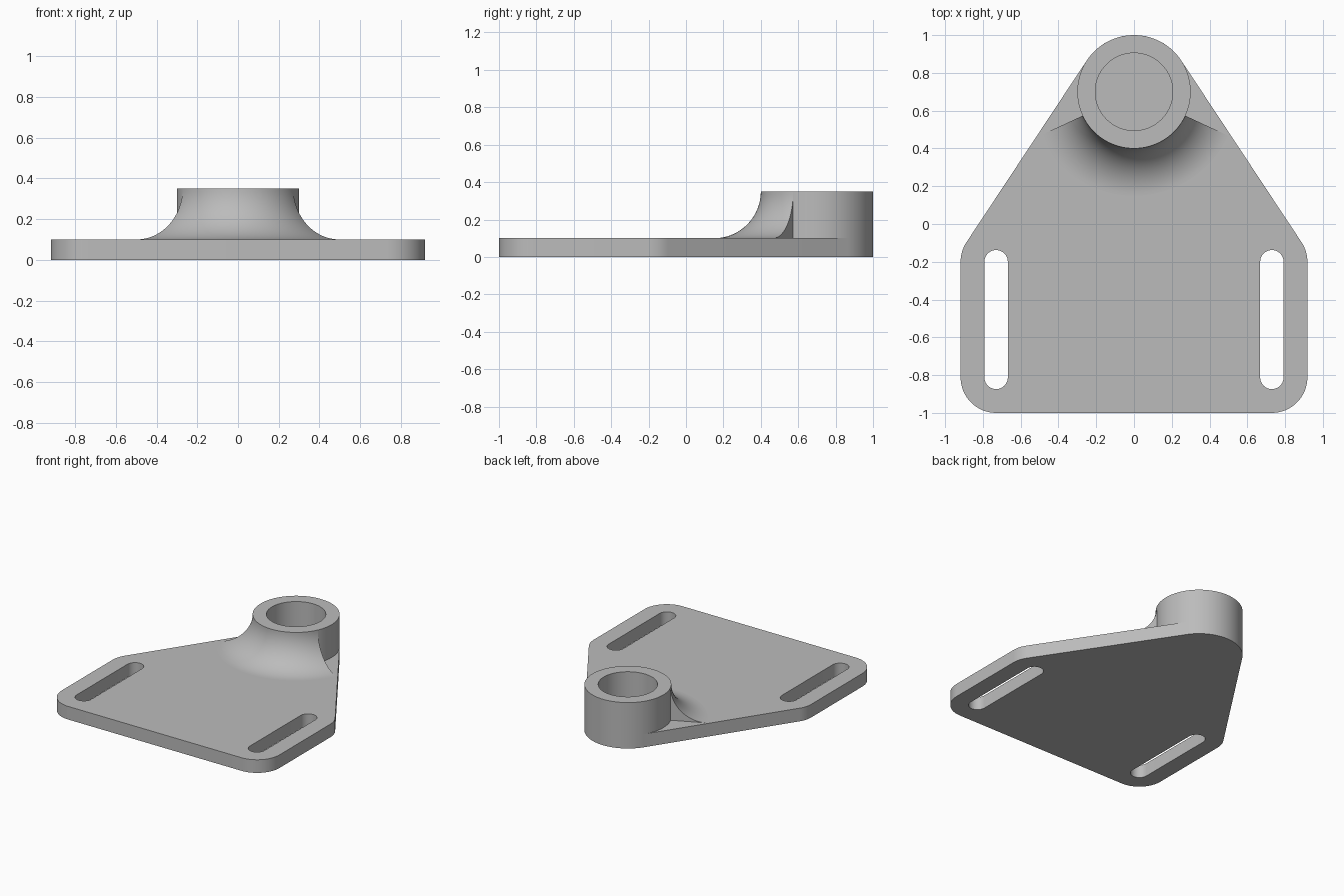
import bpy, bmesh
from math import radians, degrees, cos, sin, acos, atan2, hypot

cube = bpy.data.objects.get("Cube")
if cube:
    bpy.data.objects.remove(cube, do_unlink=True)

THICK, TOP = 0.1, 0.35              # plate thickness, boss height
BOSS_Y, BOSS_R, BORE_R = 0.7, 0.3, 0.205
SLOT_X, SLOT_BACK, SLOT_FRONT = 0.73, -0.2, -0.812
SLOT_R, CORNER_R = 0.062, 0.188
FILLET = TOP - THICK

grey = bpy.data.materials.new("plain grey")
grey.use_nodes = True
colour = (0.5, 0.5, 0.5, 1)
grey.diffuse_color = colour
grey.node_tree.nodes["Principled BSDF"].inputs["Base Color"].default_value = colour


def arc(cx, cy, r, start, end, n):
    """Points on an arc, angles in degrees."""
    angles = [radians(start + (end - start) * i / n) for i in range(n + 1)]
    return [(cx + r * cos(a), cy + r * sin(a)) for a in angles]


def finish(obj):
    bm = bmesh.new()
    bm.from_mesh(obj.data)
    bmesh.ops.remove_doubles(bm, verts=bm.verts, dist=1e-5)
    bmesh.ops.recalc_face_normals(bm, faces=bm.faces)
    bm.to_mesh(obj.data)
    bm.free()
    obj.data.materials.clear()
    obj.data.materials.append(grey)
    bpy.ops.object.select_all(action='DESELECT')
    obj.select_set(True)
    bpy.context.view_layer.objects.active = obj
    bpy.ops.object.shade_smooth_by_angle(angle=radians(30))


def extrude_outline(name, loops):
    """Flat plate from an outer loop and hole loops."""
    curve = bpy.data.curves.new(name, 'CURVE')
    curve.dimensions = '2D'
    curve.fill_mode = 'BOTH'
    curve.extrude = THICK / 2
    for loop in loops:
        spline = curve.splines.new('POLY')
        spline.points.add(len(loop) - 1)
        for p, (x, y) in zip(spline.points, loop):
            p.co = (x, y, THICK / 2, 1)
        spline.use_cyclic_u = True
    obj = bpy.data.objects.new(name, curve)
    bpy.context.collection.objects.link(obj)
    bpy.ops.object.select_all(action='DESELECT')
    obj.select_set(True)
    bpy.context.view_layer.objects.active = obj
    bpy.ops.object.convert(target='MESH')
    finish(bpy.context.view_layer.objects.active)


def lathe(name, profile, start, end, steps):
    """Sweep a closed (radius, z) profile around the boss axis."""
    full = end - start == 360
    bm = bmesh.new()
    rings = []
    for i in range(steps if full else steps + 1):
        a = radians(start + (end - start) * i / steps)
        rings.append([bm.verts.new((r * cos(a), BOSS_Y + r * sin(a), z))
                      for r, z in profile])
    n = len(profile)
    for i in range(steps):
        a, b = rings[i], rings[(i + 1) % len(rings)]
        for j in range(n):
            k = (j + 1) % n
            bm.faces.new((a[j], b[j], b[k], a[k]))
    if not full:
        bm.faces.new(rings[0])
        bm.faces.new(rings[-1])
    mesh = bpy.data.meshes.new(name)
    bm.to_mesh(mesh)
    bm.free()
    obj = bpy.data.objects.new(name, mesh)
    bpy.context.collection.objects.link(obj)
    finish(obj)


# Base plate: rounded corners joined to the boss by tangent lines, two slots
dx, dy = SLOT_X, SLOT_BACK - BOSS_Y
tangent = degrees(atan2(dy, dx) + acos((BOSS_R - CORNER_R) / hypot(dx, dy)))
outline = (arc(SLOT_X, SLOT_FRONT, CORNER_R, -90, 0, 16)
           + arc(SLOT_X, SLOT_BACK, CORNER_R, 0, tangent, 8)
           + arc(0, BOSS_Y, BOSS_R, tangent, 180 - tangent, 40)
           + arc(-SLOT_X, SLOT_BACK, CORNER_R, 180 - tangent, 180, 8)
           + arc(-SLOT_X, SLOT_FRONT, CORNER_R, 180, 270, 16))
slots = [arc(s * SLOT_X, SLOT_BACK, SLOT_R, 0, 180, 20)
         + arc(s * SLOT_X, SLOT_FRONT, SLOT_R, 180, 360, 20) for s in (-1, 1)]
extrude_outline("base_plate", [outline] + slots)

# Hollow boss, closed below by the plate
lathe("boss", [(BOSS_R, THICK), (BOSS_R, TOP), (BORE_R, TOP), (BORE_R, THICK)],
      0, 360, 120)

# Concave fillet around the front of the boss, its inner side buried
sweep = arc(BOSS_R + FILLET, TOP, FILLET, 270, 180, 24)
buried = [(BOSS_R - 0.01, TOP - 0.01), (BOSS_R - 0.01, THICK - 0.01),
          (BOSS_R + FILLET, THICK - 0.01)]
lathe("boss_fillet", sweep + buried, -155, -25, 60)
